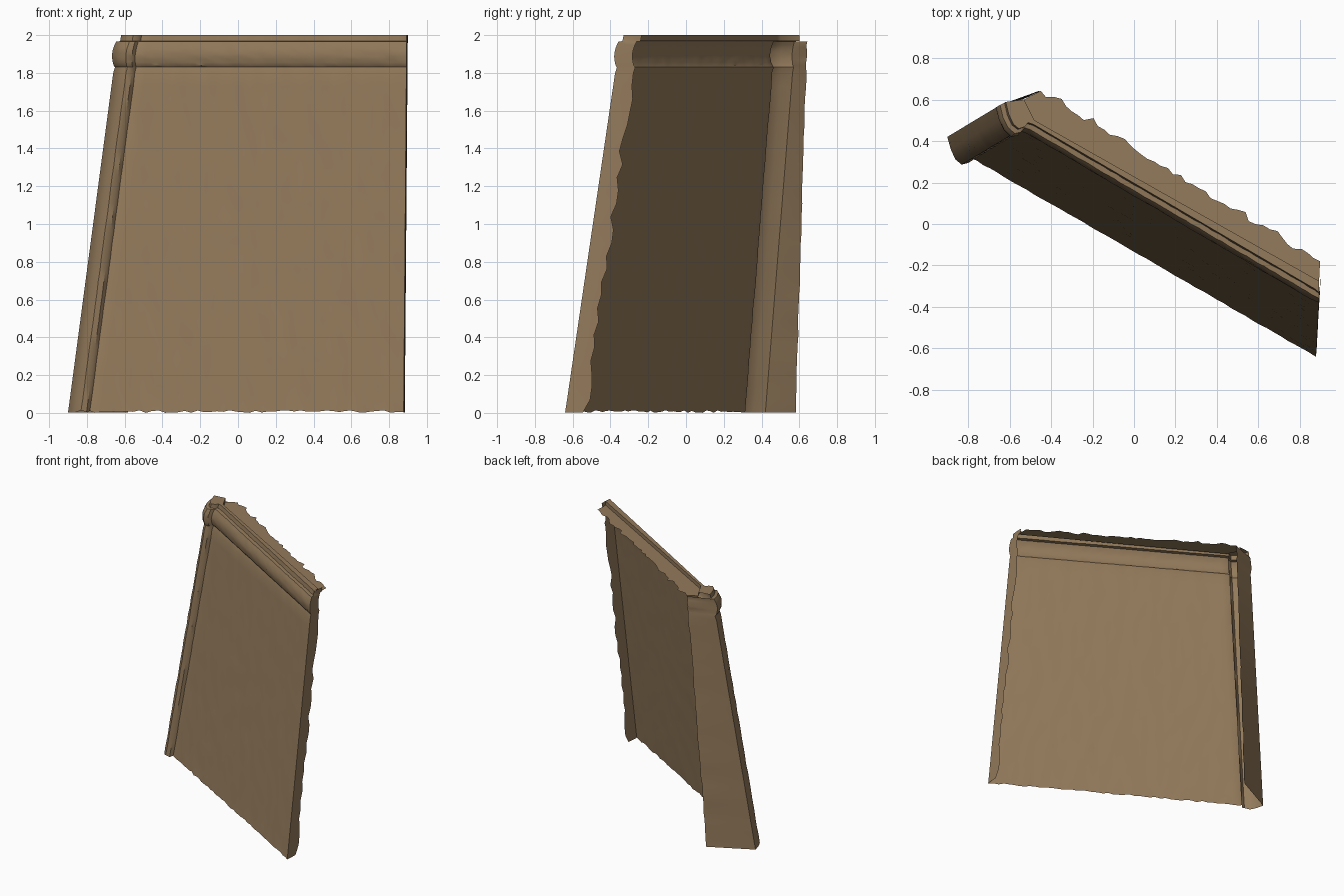
import bpy, math, random

if "Cube" in bpy.data.objects:
    bpy.data.objects.remove(bpy.data.objects["Cube"])
random.seed(4)

stone = bpy.data.materials.new("sandstone brown")
stone.diffuse_color = (0.295, 0.197, 0.106, 1)
stone.use_nodes = True
stone.node_tree.nodes["Principled BSDF"].inputs["Base Color"].default_value = stone.diffuse_color


def build(name, verts, faces, angle=35):
    me = bpy.data.meshes.new(name)
    me.from_pydata(verts, [], faces)
    me.materials.append(stone)
    ob = bpy.data.objects.new(name, me)
    bpy.context.collection.objects.link(ob)
    bpy.ops.object.select_all(action='DESELECT')
    ob.select_set(True)
    bpy.context.view_layer.objects.active = ob
    bpy.ops.object.shade_smooth_by_angle(angle=math.radians(angle))
    return ob


def grid(name, rows, angle=35):
    """Surface through equal-length rows; row direction x column direction is outward."""
    n = len(rows[0])
    verts = [p for r in rows for p in r]
    faces = [(j*n+i, (j+1)*n+i, (j+1)*n+i+1, j*n+i+1)
             for j in range(len(rows)-1) for i in range(n-1)]
    return build(name, verts, faces, angle)


def mix(a, b, t):
    return tuple(p + (q-p)*t for p, q in zip(a, b))


def rough(a):
    return random.uniform(-a, a)


# Plan outline at the ground, right to left: flat face, groove, corner roll
FACE_N = (-0.5, -0.866)
N = 48
RIGHT, LEFT = (0.877, -0.64), (-0.76, 0.305)
outline = [(mix(RIGHT, LEFT, i/N), FACE_N, i/N) for i in range(N+1)]
outline += [(p, n, 1) for p, n in (
    ((-0.785, 0.313), FACE_N), ((-0.802, 0.293), FACE_N),
    ((-0.832, 0.285), (-0.6, -0.8)), ((-0.862, 0.312), (-0.88, -0.47)),
    ((-0.885, 0.36), (-0.88, -0.47)), ((-0.9, 0.42), (-0.88, -0.47)))]


def at(k, z, bulge=0.0):
    """Point of the leaning outline at height z, pushed outward by bulge."""
    (x, y), n, t = outline[k]
    dx, dy = mix((0.008, 0.147), (0.133, 0.080), t)
    bx = n[0]*bulge if k else 0
    return (x + dx*z + bx, y + dy*z + n[1]*bulge, z)


# Battered wall with corner roll and cornice roll
levels = [(1.8*j/26, 0) for j in range(27)]
levels += [(1.83, -0.006)]
levels += [(1.84 + 0.125*j/8, -0.004 + 0.026*math.sin(math.pi*(0.1+0.75*j/8)))
           for j in range(9)]
levels += [(1.968, -0.016), (2.0, -0.018)]
rows = []
for z, b in levels:
    row = []
    for k in range(len(outline)):
        edge = k in (0, len(outline)-1)
        r = 0 if edge or z > 1.97 else rough(0.002)
        x, y, h = at(k, z, b + r)
        row.append((x, y, random.uniform(0, 0.014) if z == 0 else h))
    rows.append(row)
grid("battered_wall", rows)

# Right end return with a ragged back edge
end_rows = []
for j, row in enumerate(rows):
    x, y, z = row[0]
    depth = 0.108 - 0.012*z/2 + (rough(0.018) if z < 1.8 else 0)
    end_rows.append([(x+0.006, y+depth, z), (x+0.004, y+depth*0.5, z), (x, y, z)])
grid("right_end_return", end_rows)

# Upright cut wall behind the corner roll
side_rows = []
for row in rows[:-2]:
    x, y, z = row[-1]
    back = (-0.585 + 0.066*z + rough(0.004), 0.58 + 0.031*z + rough(0.003), z)
    side_rows.append([mix((x, y, z), back, t/4) for t in range(5)])
grid("gate_side_wall", side_rows)

# Top cap, its small rear step and the ragged rear ledge
M = 44
corner, tip = (-0.48, 0.50), (-0.53, 0.60)
back_line = [mix((0.892, -0.275), corner, i/M) for i in range(M+1)] + [tip]
front = rows[-1]
cap = list(front) + [(x, y, 2.0) for x, y in reversed(back_line)]
build("top_cap", cap, [tuple(reversed(range(len(cap))))], 20)

LOW = 1.97
grid("cap_step", [[(x, y, 2.0) for x, y in back_line],
                  [(x, y, LOW) for x, y in back_line]])

ragged = []
for i in range(M+1):
    x, y = mix((0.897, -0.18), (-0.45, 0.642), i/M)
    r = 0 if i in (0, M) else rough(0.014) + 0.008*math.sin(i*1.1)
    ragged.append((x + 0.5*r, y + 0.866*r, LOW))
ragged.append(ragged[-1])
grid("rear_ledge", [ragged, [(x, y, LOW) for x, y in back_line]][::-1])

# Ledge normals upward
led = bpy.data.objects["rear_ledge"].data
if sum(p.normal.z for p in led.polygons) < 0:
    led.flip_normals()
capm = bpy.data.objects["top_cap"].data
if capm.polygons[0].normal.z < 0:
    capm.flip_normals()
